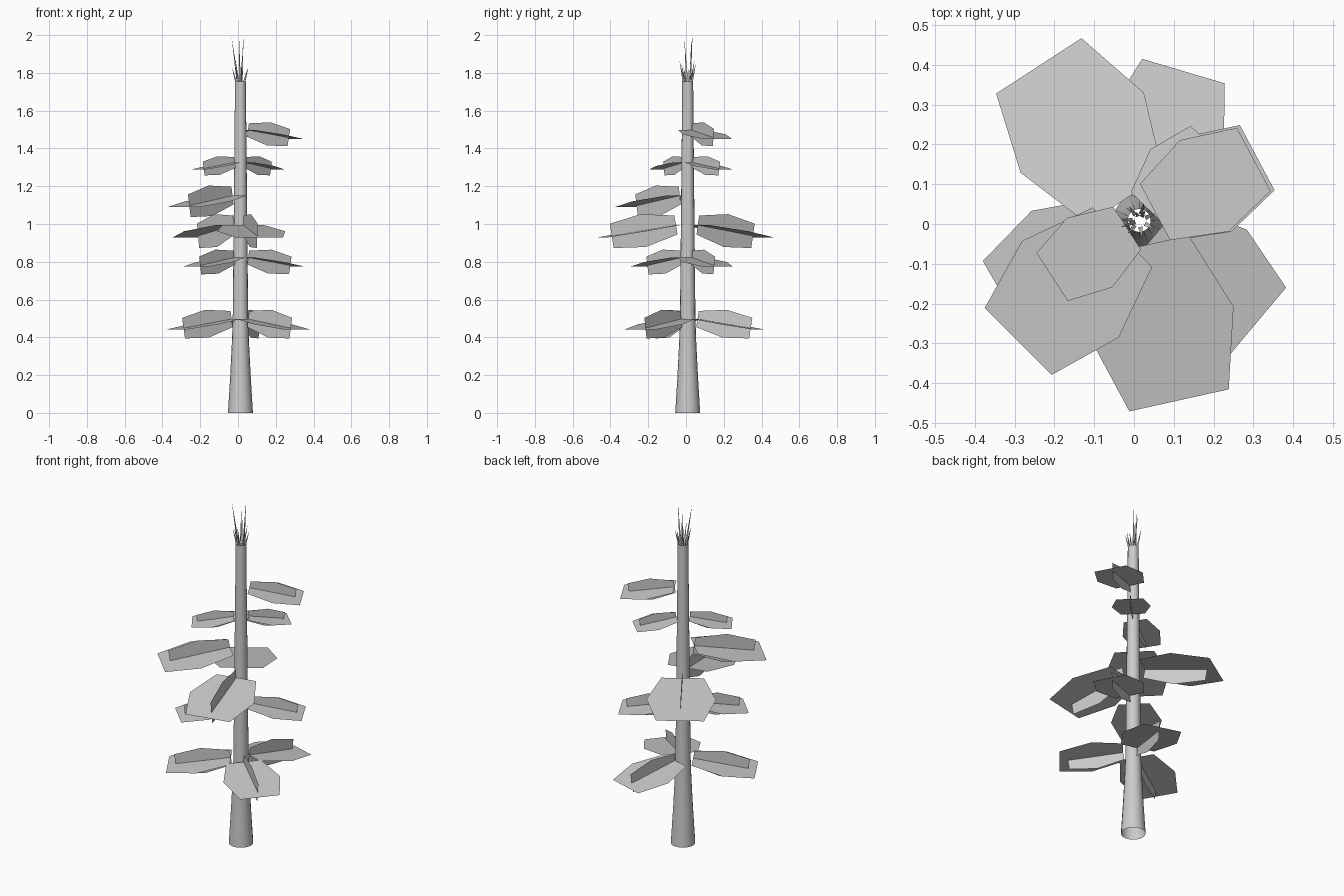
import bpy, bmesh, math
from mathutils import Vector

cube = bpy.data.objects.get("Cube")
if cube:
    bpy.data.objects.remove(cube, do_unlink=True)

AXIS = Vector((0.013, 0.009, 0))   # trunk centre line
DROOP = 0.165                      # fall of a branch per unit of reach

grey = bpy.data.materials.new("pale_grey")
grey.use_nodes = True
grey.diffuse_color = (0.6, 0.6, 0.6, 1)
grey.node_tree.nodes["Principled BSDF"].inputs["Base Color"].default_value = grey.diffuse_color


def make_object(name, bm):
    mesh = bpy.data.meshes.new(name)
    bm.to_mesh(mesh)
    bm.free()
    mesh.materials.append(grey)
    obj = bpy.data.objects.new(name, mesh)
    bpy.context.collection.objects.link(obj)
    return obj


# Trunk: open flared tube lofted from rings
def build_trunk(profile, sides=16):
    bm = bmesh.new()
    rings = []
    for radius, z in profile:
        rings.append([bm.verts.new(AXIS + Vector((radius * math.cos(a), radius * math.sin(a), z)))
                      for a in (math.tau * i / sides for i in range(sides))])
    for low, high in zip(rings, rings[1:]):
        for i in range(sides):
            j = (i + 1) % sides
            bm.faces.new((low[i], low[j], high[j], high[i])).smooth = True
    make_object("trunk", bm)


# Hexagonal card mirrored about its long axis
def add_card(bm, origin, along, across, half_outline):
    right = [origin + along * u + across * w for u, w in half_outline]
    left = [origin + along * u - across * w for u, w in reversed(half_outline)]
    bm.faces.new([bm.verts.new(p) for p in right + left])


FLAT = [(0.045, 0.08), (0.185, 0.13), (0.326, 0.09)]
UPRIGHT = [(0.045, 0.036), (0.17, 0.062), (0.29, 0.046)]


# Branch: a wide flat card crossed by a narrower upright one
def build_branch(name, height, angle, size):
    a = math.radians(angle)
    along = Vector((math.cos(a), math.sin(a), -DROOP))
    across = Vector((-math.sin(a), math.cos(a), 0))
    up = along.cross(across).normalized()
    origin = AXIS + Vector((0, 0, height))
    bm = bmesh.new()
    add_card(bm, origin, along * size, across * size, FLAT)
    add_card(bm, origin, along * size, up * size, UPRIGHT)
    make_object(name, bm)


# Spike: slender three-sided shoot
def add_spike(bm, angle, base_reach, tip_reach, tip_z, width=0.007):
    out = Vector((math.cos(angle), math.sin(angle), 0))
    base = AXIS + out * base_reach + Vector((0, 0, 1.745))
    tip = bm.verts.new(AXIS + out * tip_reach + Vector((0, 0, tip_z)))
    ring = [bm.verts.new(base + Vector((width * math.cos(t), width * math.sin(t), 0)))
            for t in (angle + math.tau * i / 3 for i in range(3))]
    for i in range(3):
        bm.faces.new((ring[i], ring[(i + 1) % 3], tip))


build_trunk([(0.066, 0), (0.054, 0.2), (0.045, 0.38), (0.041, 0.5),
             (0.036, 1.0), (0.031, 1.5), (0.029, 1.755)])

# Branch tiers from the bottom up: height, then (direction, size) pairs
tiers = [
    (0.506, [(-40, 1.2), (73.5, 1.2), (210, 1.2)]),
    (0.83, [(28, 1.03), (225, 1.04)]),
    (1.005, [(123, 1.42), (-77.5, 1.42)]),
    (1.16, [(225, 1.32)]),
    (1.332, [(46, 0.8), (213, 0.8)]),
    (1.505, [(28, 1.0)]),
]
for t, (height, branches) in enumerate(tiers, 1):
    for b, (angle, size) in enumerate(branches, 1):
        build_branch(f"branch_tier{t}_{b}", height, angle, size)

# Crown of tall inner and short outer shoots
bm = bmesh.new()
for angle, reach, z in [(3.5, 0.05, 1.99), (1.0, 0.03, 2.0), (1.9, 0.02, 1.97)]:
    add_spike(bm, angle, 0.014, reach, z)
for i in range(7):
    add_spike(bm, 0.4 + math.tau * i / 7, 0.02, 0.045, 1.83 + 0.02 * (i % 3))
make_object("crown_shoots", bm)
